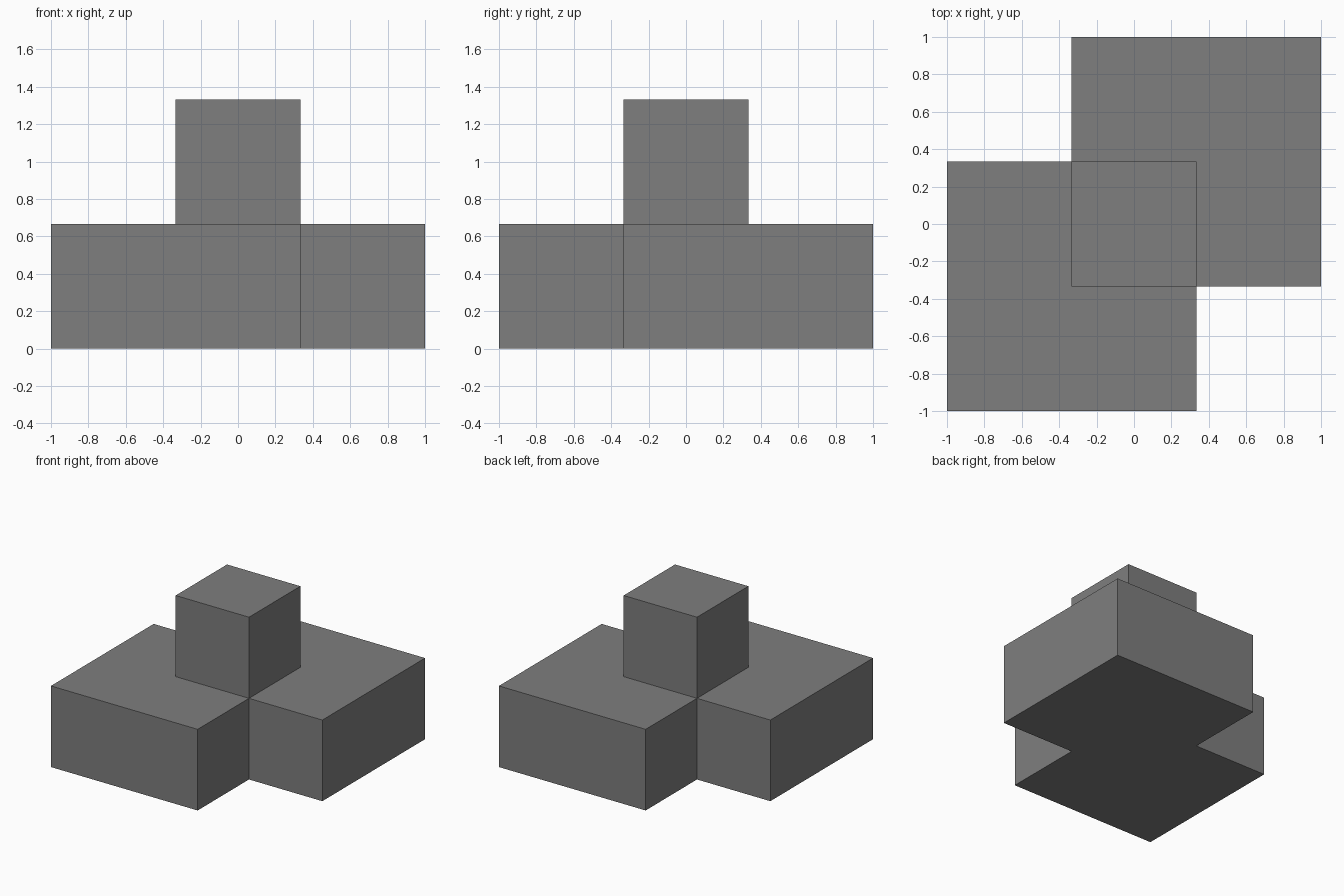
import bpy, bmesh, math
from mathutils import Matrix

if "Cube" in bpy.data.objects:
    bpy.data.objects.remove(bpy.data.objects["Cube"])

U = 2 / 3  # edge of one cell; the plan is a 3 x 3 grid of cells

grey = bpy.data.materials.new("mid grey")
grey.diffuse_color = (0.21, 0.21, 0.21, 1)
grey.use_nodes = True
grey.node_tree.nodes["Principled BSDF"].inputs["Base Color"].default_value = grey.diffuse_color

bm = bmesh.new()


def raise_faces(faces):
    """Extrude faces upward by one cell."""
    new = bmesh.ops.extrude_face_region(bm, geom=faces)["geom"]
    verts = [g for g in new if isinstance(g, bmesh.types.BMVert)]
    bmesh.ops.translate(bm, verts=verts, vec=(0, 0, U))


# Plan: 3 x 3 cells without the front-right and back-left corners
bmesh.ops.create_grid(bm, x_segments=3, y_segments=3, size=1, matrix=Matrix.Identity(4))
corners = [f for f in bm.faces
           if f.calc_center_median().x * f.calc_center_median().y < -0.1]
bmesh.ops.delete(bm, geom=corners, context='FACES')

# Base slab
raise_faces(bm.faces[:])

# Central cube on top
raise_faces([f for f in bm.faces
             if (f.calc_center_median().xy.length < 0.1 and f.calc_center_median().z > U * 0.9)])

# Merge coplanar cells into clean flat faces
bmesh.ops.recalc_face_normals(bm, faces=bm.faces[:])
bmesh.ops.dissolve_limit(bm, angle_limit=math.radians(1),
                         verts=bm.verts[:], edges=bm.edges[:])

mesh = bpy.data.meshes.new("stepped_block")
bm.to_mesh(mesh)
bm.free()
mesh.materials.append(grey)
bpy.context.collection.objects.link(bpy.data.objects.new("stepped_block", mesh))
